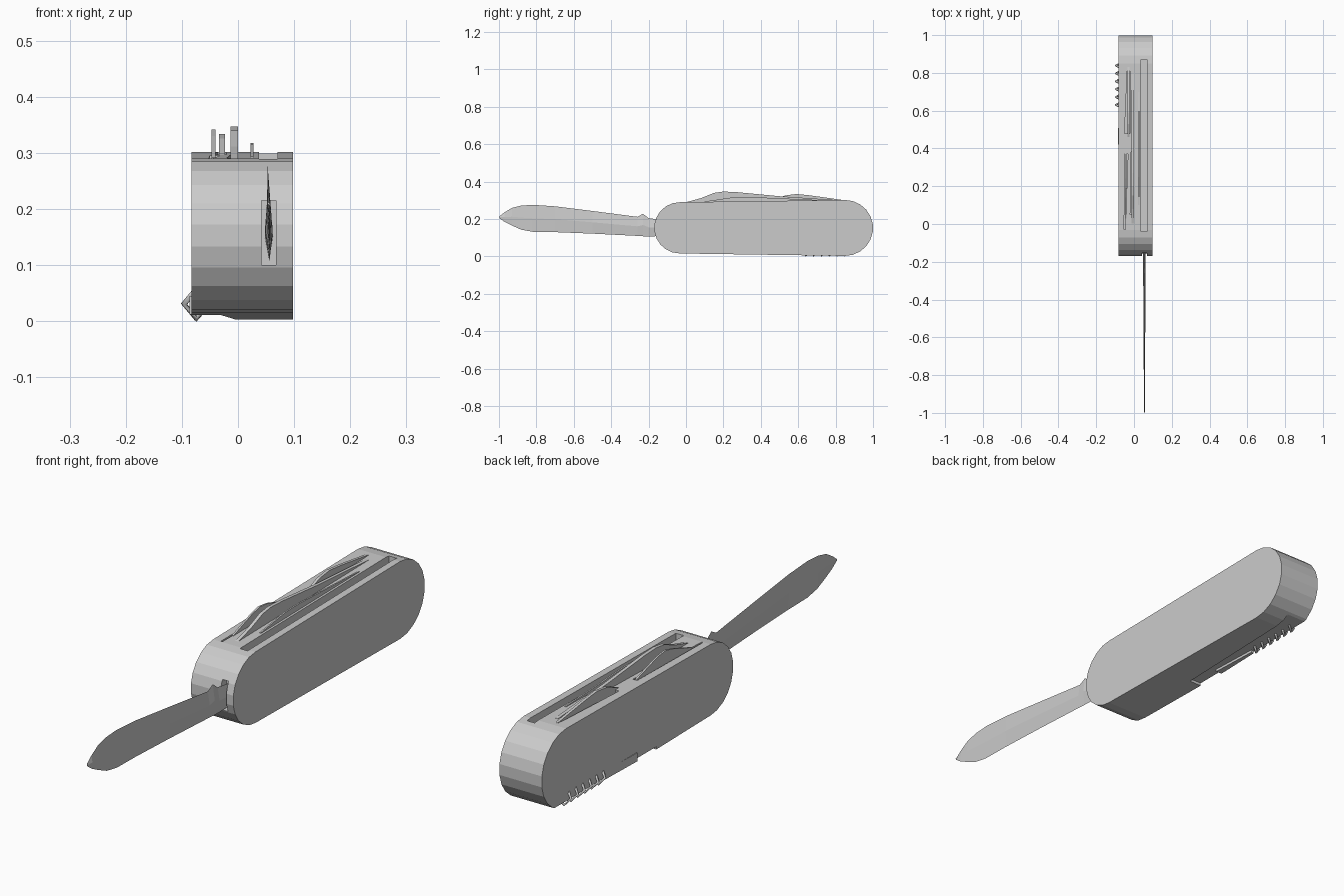
import bpy, bmesh, math
from mathutils import Vector

cube = bpy.data.objects.get("Cube")
if cube:
    bpy.data.objects.remove(cube, do_unlink=True)

steel = bpy.data.materials.new("light grey")
steel.use_nodes = True
GREY = (0.6, 0.6, 0.6, 1)
steel.diffuse_color = GREY
steel.node_tree.nodes["Principled BSDF"].inputs["Base Color"].default_value = GREY


def finish(name, bm):
    bmesh.ops.recalc_face_normals(bm, faces=bm.faces)
    mesh = bpy.data.meshes.new(name)
    bm.to_mesh(mesh)
    bm.free()
    mesh.materials.append(steel)
    ob = bpy.data.objects.new(name, mesh)
    bpy.context.collection.objects.link(ob)
    return ob


def plate(name, profile, x0, x1):
    """Extrude a (y, z) profile from x0 to x1."""
    bm = bmesh.new()
    face = bm.faces.new([bm.verts.new((x0, y, z)) for y, z in profile])
    new = bmesh.ops.extrude_face_region(bm, geom=[face])["geom"]
    bmesh.ops.translate(bm, vec=(x1 - x0, 0, 0),
                        verts=[v for v in new if isinstance(v, bmesh.types.BMVert)])
    return finish(name, bm)


def prism(name, outline, z0, z1):
    """Extrude an (x, y) outline from z0 to z1."""
    bm = bmesh.new()
    face = bm.faces.new([bm.verts.new((x, y, z0)) for x, y in outline])
    new = bmesh.ops.extrude_face_region(bm, geom=[face])["geom"]
    bmesh.ops.translate(bm, vec=(0, 0, z1 - z0),
                        verts=[v for v in new if isinstance(v, bmesh.types.BMVert)])
    return finish(name, bm)


def rect(x0, x1, y0, y1):
    return [(x0, y0), (x1, y0), (x1, y1), (x0, y1)]


def carve(target, cutter):
    cutter.hide_render = True
    mod = target.modifiers.new("cut", 'BOOLEAN')
    mod.operation, mod.solver, mod.object = 'DIFFERENCE', 'EXACT', cutter
    bpy.context.view_layer.objects.active = target
    bpy.ops.object.modifier_apply(modifier=mod.name)
    bpy.data.objects.remove(cutter, do_unlink=True)


# Handle: rounded bar, slightly taller at the rear
N = 11
arc = [math.pi * i / N for i in range(N + 1)]
outline = [(-0.033 - 0.137 * math.sin(a), 0.153 + 0.137 * math.cos(a)) for a in arc]
outline += [(0.85 + 0.15 * math.sin(a), 0.1525 - 0.1495 * math.cos(a)) for a in arc]
handle = plate("handle", outline, -0.083, 0.098)

# Slots along the top, the blade notch and the corkscrew recess
carve(handle, prism("cut_long", rect(0.037, 0.07, -0.04, 0.87), 0.24, 0.4))
carve(handle, prism("cut_rear", [(-0.05, 0.48), (-0.02, 0.48), (-0.022, 0.81), (-0.036, 0.81)], 0.25, 0.4))
carve(handle, prism("cut_front", [(-0.052, -0.03), (-0.046, -0.03), (-0.032, 0.37), (-0.05, 0.37)], 0.25, 0.4))
carve(handle, prism("cut_middle", [(-0.02, 0.05), (0.0, 0.05), (0.0, 0.78), (-0.008, 0.78)], 0.25, 0.4))
carve(handle, prism("cut_blade", rect(0.042, 0.068, -0.3, -0.13), 0.1, 0.215))
carve(handle, prism("cut_corkscrew", [(-0.1, 0.3), (-0.03, 0.3), (0.0, 0.92), (-0.1, 0.92)], -0.1, 0.022))

# Main blade: diamond section lofted between its lower and upper edges
stations = [(-0.1, 0.11, 0.19), (-0.2, 0.107, 0.205), (-0.23, 0.108, 0.228),
            (-0.26, 0.11, 0.212), (-0.5, 0.122, 0.243), (-0.7, 0.13, 0.268),
            (-0.82, 0.132, 0.276), (-0.88, 0.143, 0.272), (-0.93, 0.165, 0.26),
            (-0.97, 0.185, 0.236), (-0.998, 0.205, 0.214)]
bm = bmesh.new()
rings = []
for y, lo, hi in stations:
    half = 0.002 + 0.006 * (1 + y)
    mid = (lo + hi) / 2
    rings.append([bm.verts.new(p) for p in ((0.056, y, lo), (0.055 + half, y, mid),
                                            (0.053, y, hi), (0.055 - half, y, mid))])
for a, b in zip(rings, rings[1:]):
    for i in range(4):
        j = (i + 1) % 4
        bm.faces.new((a[i], a[j], b[j], b[i]))
bm.faces.new(rings[0])
bm.faces.new(rings[-1])
finish("main_blade", bm)

# Folded tools standing a little proud of the top
plate("front_tool", [(0.0, 0.26), (0.0, 0.29), (0.08, 0.312), (0.15, 0.34), (0.2, 0.347),
                     (0.27, 0.344), (0.5, 0.322), (0.8, 0.302), (0.8, 0.26)], -0.013, 0.0)
plate("rear_tool", [(0.44, 0.26), (0.46, 0.298), (0.53, 0.326), (0.59, 0.334), (0.66, 0.327),
                    (0.83, 0.303), (0.83, 0.26)], -0.034, -0.023)
plate("side_tool", [(0.03, 0.26), (0.03, 0.292), (0.14, 0.33), (0.19, 0.342), (0.24, 0.336),
                    (0.37, 0.297), (0.37, 0.26)], -0.047, -0.04)
plate("small_tool", [(0.1, 0.28), (0.1, 0.294), (0.25, 0.316), (0.34, 0.318), (0.7, 0.302),
                     (0.7, 0.28)], 0.022, 0.028)

# Corkscrew: coarse spiral with three-sided section, sunk in the lower edge
curve = bpy.data.curves.new("corkscrew", 'CURVE')
curve.dimensions = '3D'
curve.bevel_depth, curve.bevel_resolution, curve.use_fill_caps = 0.006, 0, True
spline = curve.splines.new('POLY')
TURNS, STEPS = 6, 4
count = TURNS * STEPS + 1
spline.points.add(count)
spline.points[0].co = (-0.075, 0.42, 0.03, 1)
for i in range(count):
    a = 2 * math.pi * i / STEPS
    spline.points[i + 1].co = (-0.075 + 0.021 * math.cos(a), 0.61 + 0.25 * i / (count - 1),
                               0.031 + 0.026 * math.sin(a), 1)
corkscrew = bpy.data.objects.new("corkscrew", curve)
curve.materials.append(steel)
bpy.context.collection.objects.link(corkscrew)

# Corkscrew shank
prism("corkscrew_shank", [(-0.086, 0.42), (-0.06, 0.42), (-0.068, 0.62), (-0.08, 0.62)], 0.012, 0.045)
